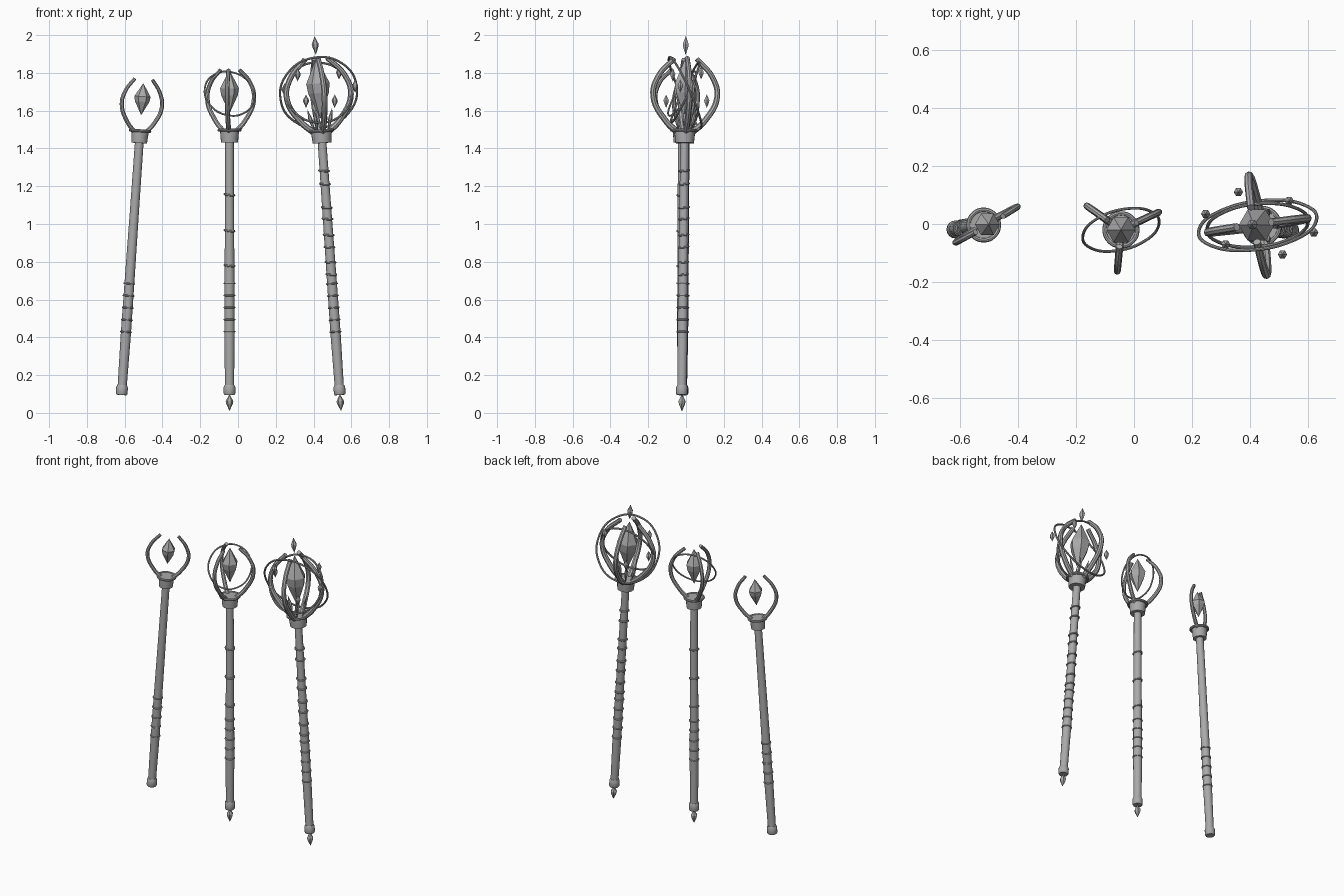
import bpy, bmesh, math
from mathutils import Matrix, Vector

cube = bpy.data.objects.get("Cube")
if cube:
    bpy.data.objects.remove(cube, do_unlink=True)

GREY = (0.4, 0.4, 0.4, 1)
grey = bpy.data.materials.new("plain_grey")
grey.use_nodes = True
grey.diffuse_color = GREY
grey.node_tree.nodes["Principled BSDF"].inputs["Base Color"].default_value = GREY


def finish(name, mesh, frame, smooth):
    """Place a mesh in the frame of its staff and shade it."""
    mesh.transform(frame)
    mesh.materials.clear()
    mesh.materials.append(grey)
    obj = bpy.data.objects.new(name, mesh)
    bpy.context.collection.objects.link(obj)
    if smooth:
        bpy.ops.object.select_all(action="DESELECT")
        obj.select_set(True)
        bpy.context.view_layer.objects.active = obj
        bpy.ops.object.shade_smooth_by_angle(angle=math.radians(40))
    return obj


def lathe(name, profile, frame, sides=16, smooth=True):
    """Turn (radius, height) points into a closed solid; radius 0 makes a tip."""
    bm = bmesh.new()
    rings = []
    for r, z in profile:
        n = 1 if r == 0 else sides
        rings.append([bm.verts.new((r * math.cos(math.tau * i / sides),
                                    r * math.sin(math.tau * i / sides), z)) for i in range(n)])
    for a, b in zip(rings, rings[1:]):
        for i in range(sides):
            j = (i + 1) % sides
            quad = [a[i % len(a)], a[j % len(a)], b[j % len(b)], b[i % len(b)]]
            bm.faces.new(list(dict.fromkeys(quad)))
    for ring in (rings[0], rings[-1]):
        if len(ring) > 1:
            bm.faces.new(ring)
    bmesh.ops.recalc_face_normals(bm, faces=bm.faces)
    mesh = bpy.data.meshes.new(name)
    bm.to_mesh(mesh)
    bm.free()
    return finish(name, mesh, frame, smooth)


def crystal(name, low, high, radius, frame, sides=6):
    """Faceted gem with a narrow belt, pointed at both ends."""
    h = high - low
    lathe(name, [(0, low), (radius * 0.88, low + h * 0.42), (radius, low + h * 0.58), (0, high)],
          frame, sides, smooth=False)


def tube(name, points, radius, frame, cyclic=False, taper=1.0, steps=6):
    """Round tube along a smooth path."""
    data = bpy.data.curves.new(name, "CURVE")
    data.dimensions = "3D"
    data.bevel_depth = radius
    data.bevel_resolution = 2
    data.resolution_u = steps
    data.use_fill_caps = True
    spline = data.splines.new("BEZIER")
    spline.bezier_points.add(len(points) - 1)
    spline.use_cyclic_u = cyclic
    for k, (bp, co) in enumerate(zip(spline.bezier_points, points)):
        bp.co = co
        bp.handle_left_type = bp.handle_right_type = "AUTO"
        bp.radius = 1 + (taper - 1) * k / (len(points) - 1)
    temp = bpy.data.objects.new(name + "_path", data)
    bpy.context.collection.objects.link(temp)
    bpy.context.view_layer.update()
    mesh = bpy.data.meshes.new_from_object(temp.evaluated_get(bpy.context.evaluated_depsgraph_get()))
    bpy.data.objects.remove(temp, do_unlink=True)
    return finish(name, mesh, frame, True)


def ring(name, radius, thick, height, normal, frame, steps=6):
    """Ring around the staff axis, facing along normal."""
    turn = Vector((0, 0, 1)).rotation_difference(Vector(normal)).to_matrix()
    pts = [turn @ Vector((radius * math.cos(a), radius * math.sin(a), 0)) + Vector((0, 0, height))
           for a in (math.tau * i / 8 for i in range(8))]
    tube(name, pts, thick, frame, cyclic=True, steps=steps)


def prongs(prefix, angles, profile, radius, frame):
    for k, a in enumerate(angles, 1):
        a = math.radians(a)
        pts = [(r * math.cos(a), r * math.sin(a), z) for r, z in profile]
        tube(f"{prefix}_prong_{k}", pts, radius, frame, taper=0.8)


def staff(prefix, x, y, lean_x, lean_y, collar, bands):
    """Shaft, pommel, grip rings and collar shared by every staff."""
    frame = (Matrix.Translation((x, y, 0)) @ Matrix.Rotation(math.atan(lean_x), 4, "Y")
             @ Matrix.Rotation(-math.atan(lean_y), 4, "X"))
    lathe(prefix + "_shaft", [(0.024, 0.12), (0.027, 0.42), (0.026, 0.7), (0.024, 1.1), (0.023, 1.45)], frame)
    lathe(prefix + "_pommel", [(0.027, 0.095), (0.031, 0.103), (0.031, 0.135), (0.026, 0.147)], frame)
    for k in range(5):
        ring(f"{prefix}_grip_ring_{k + 1}", 0.027, 0.0045, 0.43 + 0.064 * k, (0, 0, 1), frame, 3)
    for k, z in enumerate(bands, 1):
        ring(f"{prefix}_shaft_band_{k}", 0.026, 0.0055, z, (0.12, -0.1, 1), frame, 3)
    lathe(prefix + "_collar", [(collar * 0.9, 1.432), (collar, 1.49), (collar, 1.5)], frame, 20)
    ring(prefix + "_collar_rim", collar + 0.006, 0.008, 1.497, (0, 0, 1), frame)
    return frame


# Small staff: two prongs around a floating gem
f = staff("small", -0.623, -0.02, 0.07, 0.011, 0.046, [])
prongs("small", (30, 210), [(0.034, 1.49), (0.078, 1.535), (0.123, 1.63), (0.105, 1.705), (0.055, 1.77)], 0.0125, f)
crystal("small_gem", 1.58, 1.75, 0.043, f)

# Middle staff: three prongs, one orbit ring and a bottom point
f = staff("middle", -0.045, -0.02, 0, 0, 0.05, [0.78, 0.965, 1.155])
prongs("middle", (25, 145, 265), [(0.038, 1.49), (0.09, 1.545), (0.143, 1.66), (0.12, 1.75), (0.058, 1.815)], 0.0135, f)
crystal("middle_gem", 1.585, 1.815, 0.05, f)
ring("middle_orbit_ring", 0.135, 0.005, 1.69, (0.22, -0.83, 0.5), f)
crystal("middle_bottom_point", 0.01, 0.1, 0.02, f)

# Large staff: four prongs, two orbit rings, small gems and a crown point
f = staff("large", 0.546, -0.023, -0.0705, 0.011, 0.055,
          [0.735, 0.8, 0.88, 0.945, 1.03, 1.09, 1.215, 1.285])
prongs("large", (8, 100, 188, 280), [(0.04, 1.49), (0.105, 1.55), (0.172, 1.68), (0.145, 1.785), (0.06, 1.88)], 0.017, f)
crystal("large_gem", 1.56, 1.885, 0.062, f)
ring("large_outer_ring", 0.205, 0.006, 1.7, (-0.1, 0.9, 0.42), f)
ring("large_inner_ring", 0.175, 0.006, 1.7, (0.12, -0.9, 0.4), f)
crystal("large_crown_point", 1.9, 2.0, 0.018, f)
crystal("large_bottom_point", 0.01, 0.1, 0.02, f)

# Small gems circling the large head, at alternating heights
orbit = [(0.36, 0.11, 1.65), (0.535, 0.08, 1.8), (0.247, 0.035, 1.71),
         (0.316, -0.07, 1.79), (0.512, -0.105, 1.65), (0.62, -0.03, 1.73)]
for k, pos in enumerate(orbit, 1):
    crystal(f"large_orbit_gem_{k}", -0.035, 0.035, 0.016, Matrix.Translation(pos))

# Cluster of shards at the foot of the large gem
for k in range(6):
    m = (f @ Matrix.Translation((0, 0, 1.49)) @ Matrix.Rotation(math.tau * k / 6, 4, "Z")
         @ Matrix.Translation((0.035, 0, 0)) @ Matrix.Rotation(math.radians(14), 4, "Y"))
    crystal(f"large_shard_{k + 1}", 0, 0.13, 0.011, m)
